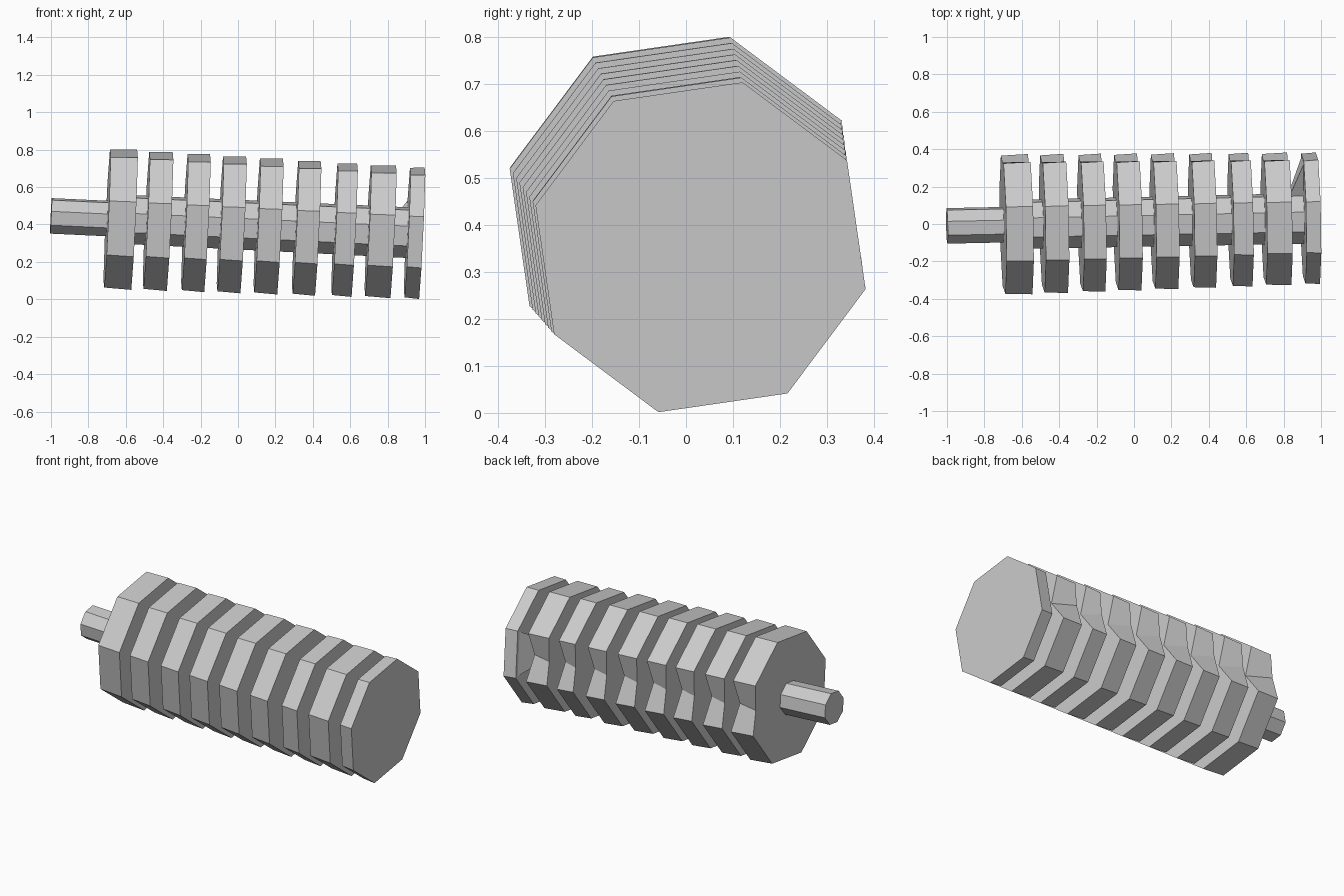
import bpy, bmesh, math
from mathutils import Vector

if "Cube" in bpy.data.objects:
    bpy.data.objects.remove(bpy.data.objects["Cube"])

# Slightly tilted main axis
A, B = Vector((-1.0, -0.01, 0.446)), Vector((0.983, 0.031, 0.353))
axis = (B - A).normalized()
V = axis.cross(Vector((0, 1, 0))).normalized()
if V.z < 0:
    V = -V
U = V.cross(axis).normalized()
if U.y < 0:
    U = -U
PHASE = math.radians(30.7)


def centre(x):
    return A + (B - A) * ((x - A.x) / (B.x - A.x))


def point(x, r, a):
    return centre(x) + U * (r * math.cos(a)) + V * (r * math.sin(a))


def loft(name, rings):
    # each ring: (x, radius, radius of the dent vertex on the rear flat or None)
    bm = bmesh.new()
    loops = []
    for x, r, dent in rings:
        loop = [bm.verts.new(point(x, r, PHASE + k * math.pi / 4)) for k in range(8)]
        if dent:
            loop.append(bm.verts.new(point(x, dent, PHASE - math.pi / 8)))
        loops.append(loop)
    for p, q in zip(loops, loops[1:]):
        n = len(p)
        for k in range(n):
            bm.faces.new((p[k], p[(k + 1) % n], q[(k + 1) % n], q[k]))
    bm.faces.new(loops[0])
    bm.faces.new(loops[-1])
    bmesh.ops.recalc_face_normals(bm, faces=bm.faces)
    me = bpy.data.meshes.new(name)
    bm.to_mesh(me)
    bm.free()
    ob = bpy.data.objects.new(name, me)
    bpy.context.collection.objects.link(ob)
    return ob


# Thin drive shaft and thicker core
loft("shaft", [(-1.0, 0.098, None), (-0.66, 0.098, None)])
loft("core", [(-0.66, 0.135, None), (0.94, 0.14, None)])

# Thread ribs, dented where each turn meets the next at the rear
ribs = [(-0.70, -0.555), (-0.49, -0.365), (-0.285, -0.165), (-0.095, 0.028),
        (0.102, 0.225), (0.307, 0.427), (0.517, 0.622), (0.695, 0.83), (0.905, 0.983)]
for i, (x0, x1) in enumerate(ribs):
    r = 0.387 - 0.003 * i
    last = i == len(ribs) - 1
    d0, d1 = (None, None) if last else (r * 0.87, r * 0.72)
    loft(f"thread_rib_{i + 1}", [(x0, r * 0.985, d0), (x1, r, d1)])

# Ramp running from the core up into the last rib
bm = bmesh.new()
a0, a1 = PHASE, PHASE - math.pi / 4
tip = [bm.verts.new(point(0.83, 0.14, a)) for a in (a0, a1)]
top = [bm.verts.new(point(0.91, 0.35, a)) for a in (a0, a1)]
base = [bm.verts.new(point(0.91, 0.12, a)) for a in (a0, a1)]
bmesh.ops.convex_hull(bm, input=tip + top + base)
bmesh.ops.recalc_face_normals(bm, faces=bm.faces)
me = bpy.data.meshes.new("end_ramp")
bm.to_mesh(me)
bm.free()
bpy.context.collection.objects.link(bpy.data.objects.new("end_ramp", me))
